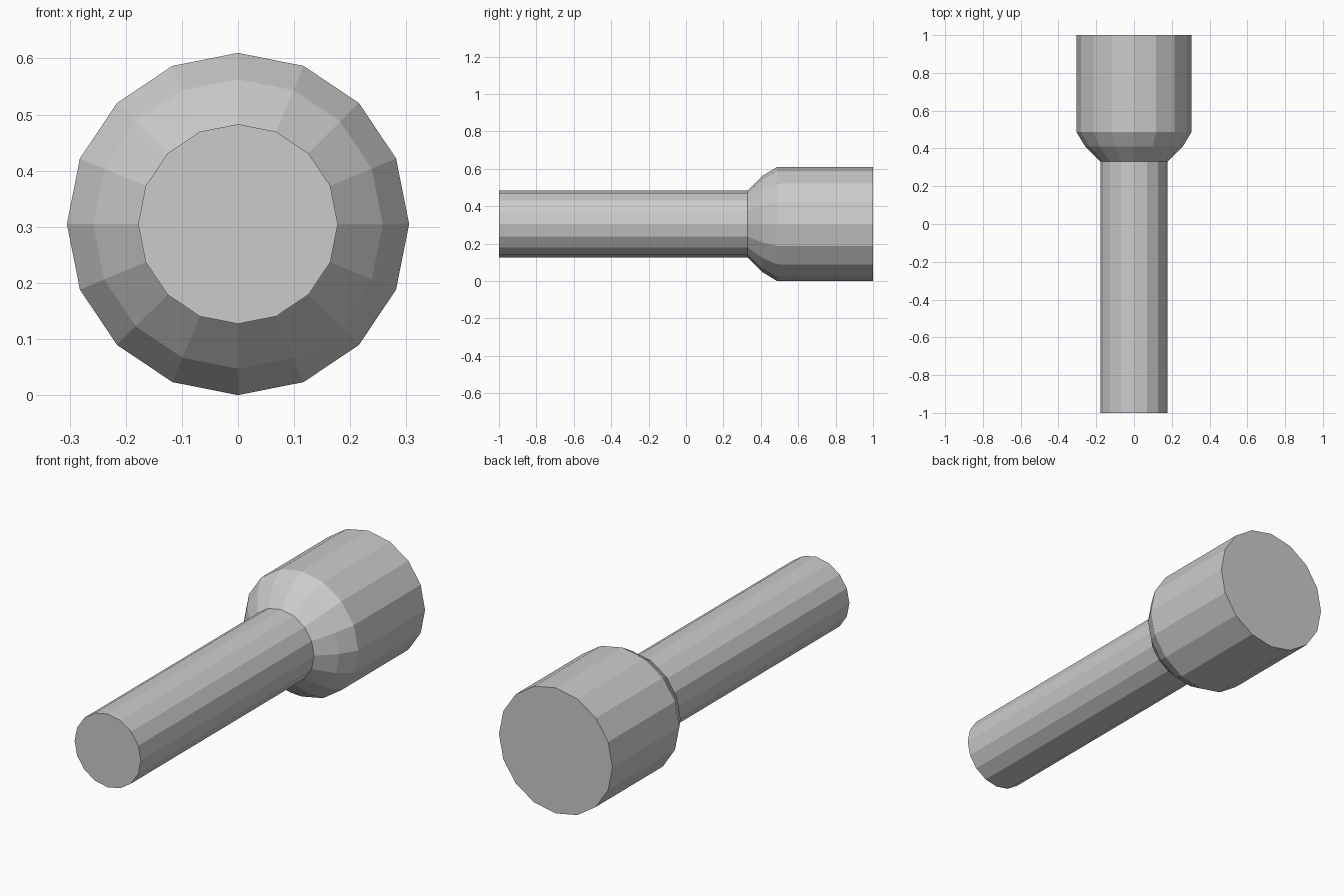
import bpy, bmesh
from math import cos, sin, tau

if "Cube" in bpy.data.objects:
    bpy.data.objects.remove(bpy.data.objects["Cube"])

SIDES = 16
AXIS_Z = 0.305


def lathe(name, profile):
    """Closed faceted solid from (y, radius) rings around a horizontal axis."""
    bm = bmesh.new()
    rings = []
    for y, r in profile:
        rings.append([bm.verts.new((r * cos(tau * i / SIDES), y,
                                    AXIS_Z + r * sin(tau * i / SIDES)))
                      for i in range(SIDES)])
    for a, b in zip(rings, rings[1:]):
        for i in range(SIDES):
            j = (i + 1) % SIDES
            bm.faces.new((a[i], a[j], b[j], b[i]))
    bm.faces.new(rings[0])
    bm.faces.new(rings[-1])
    bmesh.ops.recalc_face_normals(bm, faces=bm.faces)
    mesh = bpy.data.meshes.new(name)
    bm.to_mesh(mesh)
    bm.free()
    obj = bpy.data.objects.new(name, mesh)
    bpy.context.collection.objects.link(obj)
    return obj


# Slim shaft, rounded shoulder and wide head in one continuous body
lathe("shaft_with_head", [
    (-1.0, 0.178),
    (0.33, 0.178),
    (0.41, 0.258),
    (0.487, 0.305),
    (1.0, 0.305),
])
